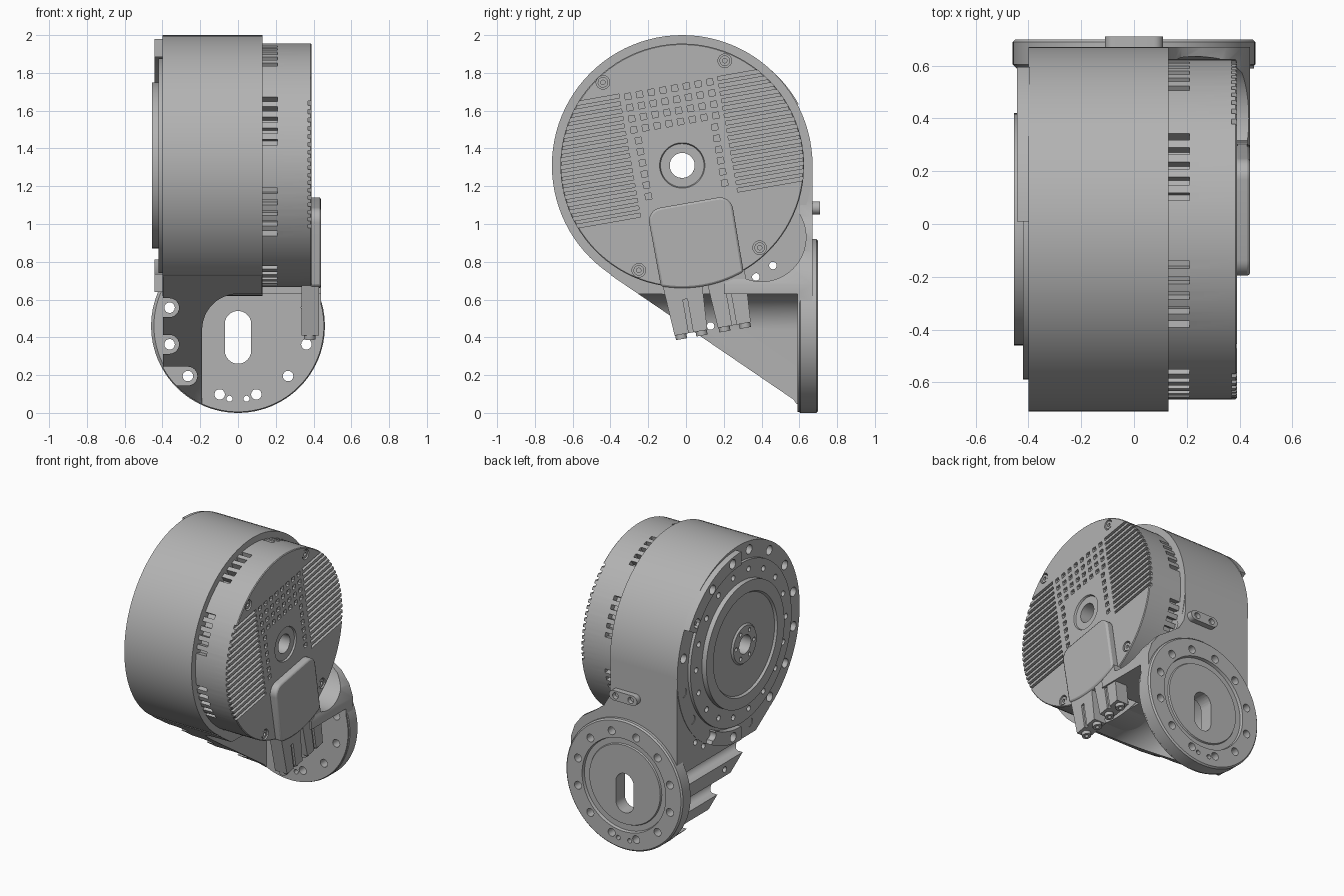
import bpy, bmesh
from math import sin, cos, pi, radians

if "Cube" in bpy.data.objects:
    bpy.data.objects.remove(bpy.data.objects["Cube"])

grey = bpy.data.materials.new("machined grey")
grey.use_nodes = True
grey.diffuse_color = (0.45, 0.45, 0.45, 1)
grey.node_tree.nodes["Principled BSDF"].inputs["Base Color"].default_value = (0.45, 0.45, 0.45, 1)

AY, AZ = -0.02, 1.31          # drum axis
FZ = 0.46                     # flange centre height
TILT = radians(10)            # roll of the motor end


# Placement of (u, v, height) in space
def side(u, v, h):
    return (h, u, v)


def drum_frame(u, v, h):
    return (h, AY + u, AZ + v)


def motor_frame(u, v, h):
    c, s = cos(TILT), sin(TILT)
    return (h, AY + u * c - v * s, AZ + u * s + v * c)


def back(u, v, h):
    return (u, h, v)


def flange_frame(u, v, h):
    return (u, h, FZ + v)


# Outline helpers
def arc(cu, cv, r, a0, a1, n=12):
    steps = [radians(a0 + (a1 - a0) * i / n) for i in range(n + 1)]
    return [(cu + r * cos(a), cv + r * sin(a)) for a in steps]


def circle(cu, cv, r, n=20):
    return arc(cu, cv, r, 0, 360, n)[:-1]


def rect(u0, u1, v0, v1):
    return [(u0, v0), (u1, v0), (u1, v1), (u0, v1)]


def hole_ring(count, radius, r, start=0):
    angles = [2 * pi * i / count + radians(start) for i in range(count)]
    return [circle(radius * cos(a), radius * sin(a), r, 14) for a in angles]


# Mesh helpers
def finish(name, bm):
    bmesh.ops.recalc_face_normals(bm, faces=bm.faces[:])
    mesh = bpy.data.meshes.new(name)
    bm.to_mesh(mesh)
    bm.free()
    mesh.materials.append(grey)
    ob = bpy.data.objects.new(name, mesh)
    bpy.context.collection.objects.link(ob)
    return ob


def prism(name, outlines, place, lo, hi):
    bm = bmesh.new()
    for pts in outlines:
        a = [bm.verts.new(place(u, v, lo)) for u, v in pts]
        b = [bm.verts.new(place(u, v, hi)) for u, v in pts]
        bm.faces.new(a)
        bm.faces.new(b)
        for i in range(len(pts)):
            bm.faces.new((a[i - 1], a[i], b[i], b[i - 1]))
    return finish(name, bm)


def lathe(name, profile, place, n=96):
    bm = bmesh.new()
    rings = [[bm.verts.new(place(r * cos(2 * pi * i / n), r * sin(2 * pi * i / n), h))
              for i in range(n)] for h, r in profile]
    for j in range(len(rings)):
        p, q = rings[j - 1], rings[j]
        for i in range(n):
            bm.faces.new((p[i - 1], p[i], q[i], q[i - 1]))
    return finish(name, bm)


def carve(ob, cutter, mode="DIFFERENCE", keep=False):
    mod = ob.modifiers.new("cut", "BOOLEAN")
    mod.operation, mod.solver, mod.object = mode, "EXACT", cutter
    dg = bpy.context.evaluated_depsgraph_get()
    mesh = bpy.data.meshes.new_from_object(ob.evaluated_get(dg))
    ob.modifiers.clear()
    ob.data = mesh
    if not keep:
        bpy.data.objects.remove(cutter)


def cut(ob, outlines, place, lo, hi):
    carve(ob, prism("cutter", outlines, place, lo, hi))


# Main drum with stepped output face
BORE = 0.066
drum = lathe("drum", [(0.13, BORE), (0.13, 0.69), (-0.40, 0.69), (-0.40, 0.57), (-0.42, 0.57),
                      (-0.42, 0.44), (-0.455, 0.44), (-0.455, 0.36), (-0.44, 0.35),
                      (-0.44, 0.14), (-0.452, 0.13), (-0.452, BORE)], drum_frame)
cut(drum, hole_ring(16, 0.63, 0.033, 11) + hole_ring(18, 0.505, 0.02) + hole_ring(6, 0.1, 0.014),
    drum_frame, -0.6, -0.36)
for name, a0, a1 in (("upper_rim_arc", 90, 29), ("lower_rim_arc", -60, -90)):
    rim = prism(name, [arc(0.03, 0, 0.67, a0, a1, 24) + arc(0.03, 0, 0.575, a1, a0, 24)],
                drum_frame, -0.443, -0.395)
    cut(rim, hole_ring(16, 0.63, 0.033, 11), drum_frame, -0.6, -0.3)

# Motor cap with vents, cooling grooves, square pockets and screw seats
cap = lathe("motor_cap", [(0.13, BORE), (0.13, 0.645), (0.385, 0.645), (0.39, 0.64), (0.39, 0.12),
                          (0.378, 0.115), (0.378, BORE)], motor_frame)
vents = []
for group in range(8):
    for k in range(5):
        a = radians(group * 45 + k * 5.5 + 2)
        c, s = cos(a), sin(a)
        vents.append([(r * c - w * s, r * s + w * c)
                      for r, w in rect(0.6, 0.7, -0.015, 0.015)])
cut(cap, vents, motor_frame, 0.12, 0.21)
grooves = []
for i in range(17):
    v = -0.22 + 0.04 * i
    grooves.append(rect(-0.7, -0.265, v - 0.01, v + 0.01))
    if i > 0:
        grooves.append(rect(0.265, 0.7, v - 0.01, v + 0.01))
spots = [(-0.22 + 0.063 * i, 0.41 - 0.06 * j) for i in range(8) for j in range(4)]
spots += [(s * 0.205, 0.17 - 0.06 * j) for s in (-1, 1) for j in range(6)]
grooves += [rect(u - 0.016, u + 0.016, v - 0.016, v + 0.016) for u, v in spots]
cut(cap, grooves, motor_frame, 0.37, 0.5)
screws = [(-0.337, 0.506), (0.318, 0.507), (-0.323, -0.507), (0.328, -0.5)]
cut(cap, [circle(u, v, 0.036) for u, v in screws], motor_frame, 0.365, 0.5)
for i, (u, v) in enumerate(screws):
    lathe("cap_screw_%d" % (i + 1), [(0.36, 0.012), (0.36, 0.028), (0.385, 0.028), (0.385, 0.012)],
          lambda a, b, h: motor_frame(u + a, v + b, h), 16)

# Terminal cover and plugs
cover = prism("terminal_cover", [arc(0.155, -0.27, 0.07, 0, 90, 8) + arc(-0.155, -0.27, 0.07, 90, 180, 8)
                                 + arc(0, 0, 0.65, 250, 290, 16)], motor_frame, 0.38, 0.44)
bevel = cover.modifiers.new("soft edge", "BEVEL")
bevel.width, bevel.segments, bevel.limit_method = 0.012, 2, "ANGLE"
for name, u in (("front_plug", -0.108), ("rear_plug", 0.125)):
    plug = prism(name, [[(u - 0.105, -0.6), (u - 0.088, -0.88), (u + 0.088, -0.88), (u + 0.105, -0.6)]],
                 motor_frame, 0.335, 0.43)
    cut(plug, [rect(u - 0.012, u + 0.012, -0.9, -0.7)], motor_frame, 0.415, 0.5)
    for k, du in enumerate((-0.055, 0.055)):
        lathe("%s_terminal_%d" % (name, k + 1),
              [(-0.87, 0.012), (-0.87, 0.03), (-0.905, 0.03), (-0.905, 0.012)],
              lambda a, b, h: motor_frame(u + du + a, h, 0.38 + b), 16)

# Neck: sloped side silhouette trimmed to the flange outline
neck = prism("neck", [[(-0.40, 0.73), (0.57, 0.07), (0.59, 0.04), (0.59, -0.05), (0.67, -0.05),
                       (0.67, 1.31), (0.4, 1.2), (-0.1, 0.95)]], side, -0.6, 0.6)
outline = arc(0, FZ, 0.455, 209.3, 375, 40)
outline += [(0.44, 0.68), (0.41, 0.77), (0.35, 0.85), (0.26, 0.91), (0.18, 0.97), (0.14, 1.04),
            (0.127, 1.12), (0.127, 1.4), (-0.397, 1.4)]
carve(neck, prism("cutter", [outline], back, -1, 1), "INTERSECT")
cut(neck, [arc(0, 0.44, 0.19, 180, 90) + [(1, 0.63), (1, -0.2), (-0.19, -0.2)]], back, -1, 0.59)
cut(neck, [circle(AY, AZ, 0.66, 96)], side, 0.127, 1)
cut(neck, [circle(0.40, 0.93, 0.235, 64)], side, 0.127, 1)
cut(neck, [rect(-1, 0.2, 0, 1.5)], side, 0.127, 1)
# bolt access pockets and small through holes
BOLT = 0.375
pockets = []
for a in (165, 195, 225):
    u, v = BOLT * cos(radians(a)), BOLT * sin(radians(a))
    pockets.append(arc(u, v, 0.05, -90, 90) + [(-0.7, v + 0.05), (-0.7, v - 0.05)])
cut(neck, pockets, flange_frame, -1, 0.59)
cut(neck, [circle(y, z, 0.02) for y, z in ((0.37, 0.72), (0.46, 0.78), (0.13, 0.46))], side, -0.6, 0.3)

# Mounting flange with face groove
flange = lathe("mounting_flange", [(0.59, 0.03), (0.59, 0.445), (0.605, 0.46), (0.69, 0.46),
                                   (0.70, 0.45), (0.70, 0.33), (0.68, 0.325), (0.68, 0.285),
                                   (0.69, 0.28), (0.69, 0.03)], flange_frame)
cut(flange, [circle(0.40, 0.93, 0.235, 64)], side, 0.127, 1)
cut(flange, [circle(AY, AZ, 0.66, 96)], side, 0.127, 1)
slot = arc(0, 0.47, 0.07, 0, 180) + arc(0, 0.33, 0.07, 180, 360)
bolts = hole_ring(12, BOLT, 0.028, 15) + [circle(s * 0.045, -0.385, 0.016) for s in (-1, 1)]
for ob in (flange, neck):
    cut(ob, [slot], back, 0.5, 0.8)
    cut(ob, bolts, flange_frame, 0.56, 0.8)

# Rear port block
port = prism("rear_port", [arc(0.075, 1.085, 0.035, -90, 90) + arc(-0.075, 1.085, 0.035, 90, 270)],
             back, 0.6, 0.71)
cut(port, [circle(s * 0.06, 1.085, 0.022) for s in (-1, 1)], back, 0.68, 0.8)

# Smooth round surfaces, keep machined edges crisp
parts = [o for o in bpy.context.collection.objects if o.type == "MESH" and grey.name in o.data.materials]
for ob in bpy.context.view_layer.objects:
    ob.select_set(ob in parts)
bpy.context.view_layer.objects.active = parts[0]
bpy.ops.object.shade_smooth_by_angle(angle=radians(30))
